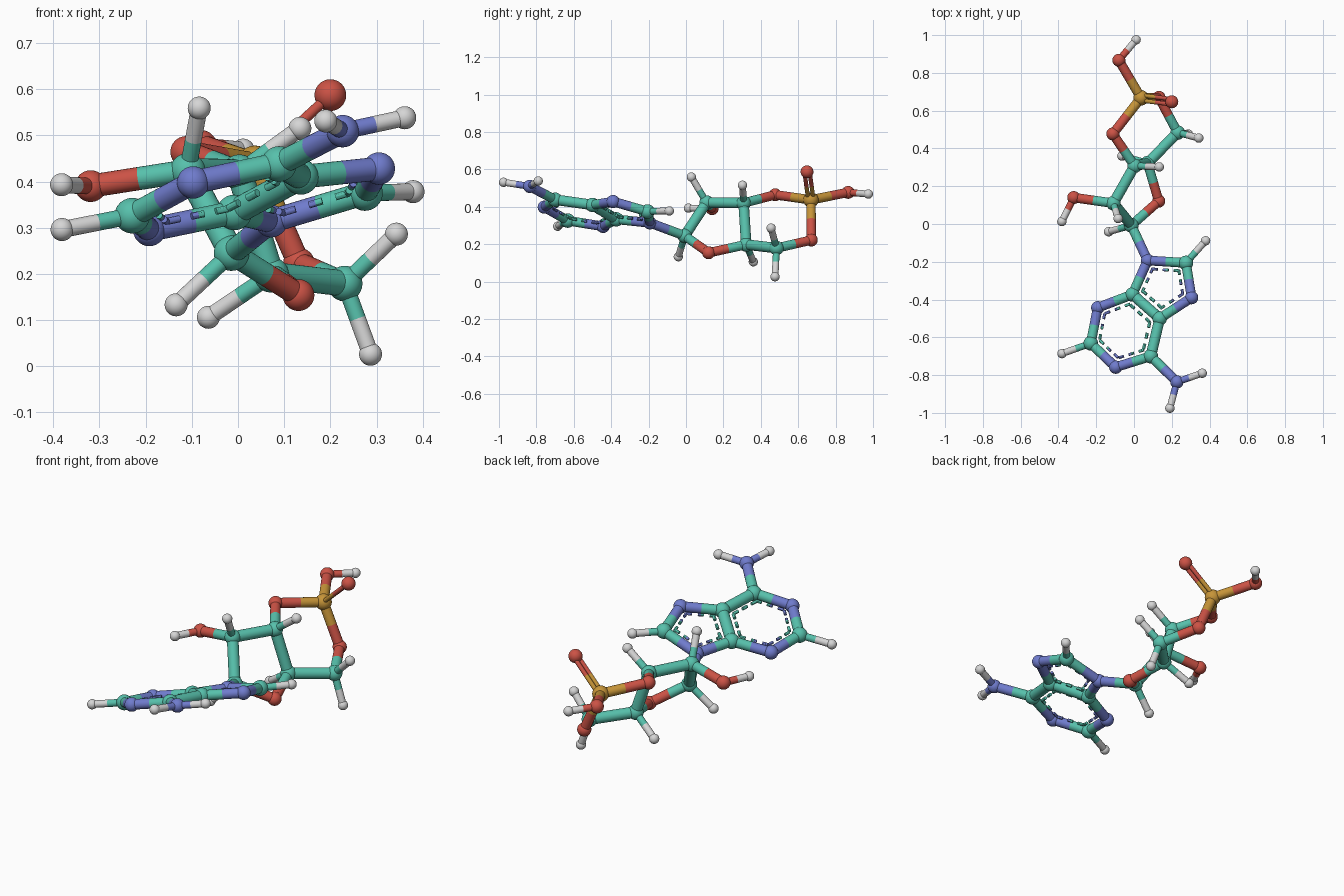
import bpy, bmesh
from mathutils import Vector, Matrix

cube = bpy.data.objects.get("Cube")
if cube:
    bpy.data.objects.remove(cube, do_unlink=True)

UNIT = 0.0226        # ball size per unit of atomic radius
STICK = 0.73         # stick thickness relative to the smaller ball

# One colour and one ball radius per element
ELEMENTS = {
    "carbon": ("teal", (0.095, 0.53, 0.41), 1.7),
    "nitrogen": ("periwinkle_blue", (0.16, 0.20, 0.61), 1.55),
    "oxygen": ("brick_red", (0.60, 0.085, 0.06), 1.52),
    "phosphorus": ("ochre", (0.57, 0.30, 0.04), 1.8),
    "hydrogen": ("light_grey", (0.67, 0.67, 0.67), 1.1),
}
materials, radius = {}, {}
for element, (label, rgb, size) in ELEMENTS.items():
    mat = bpy.data.materials.new(label)
    mat.use_nodes = True
    mat.diffuse_color = (*rgb, 1)
    mat.node_tree.nodes["Principled BSDF"].inputs["Base Color"].default_value = (*rgb, 1)
    materials[element] = mat
    radius[element] = size * UNIT

# Ball positions: short key -> element, place
ATOMS = {
    # phosphate ring
    "phos": ("phosphorus", .037, .668, .437),
    "oxo": ("oxygen", .2, .647, .587),
    "acid": ("oxygen", -.08, .867, .477),
    "acid_h": ("hydrogen", .011, .975, .468),
    "bridge_up": ("oxygen", -.112, .477, .464),
    "bridge_low": ("oxygen", .132, .67, .222),
    "arm": ("carbon", .231, .484, .179),
    "arm_h": ("hydrogen", .343, .455, .286),
    "arm_h_low": ("hydrogen", .287, .476, .026),
    # sugar ring
    "sugar_d": ("carbon", .072, .322, .198),
    "sugar_d_h": ("hydrogen", -.064, .36, .106),
    "sugar_c": ("carbon", .003, .308, .42),
    "sugar_c_h": ("hydrogen", .134, .302, .515),
    "sugar_b": ("carbon", -.109, .11, .423),
    "sugar_b_h": ("hydrogen", -.084, .029, .559),
    "hydroxyl": ("oxygen", -.319, .14, .39),
    "hydroxyl_h": ("hydrogen", -.382, .013, .393),
    "sugar_o": ("oxygen", .131, .121, .154),
    "sugar_a": ("carbon", -.014, -.007, .245),
    "sugar_a_h": ("hydrogen", -.134, -.041, .133),
    # double ring
    "base_i": ("nitrogen", .072, -.193, .314),
    "base_h": ("carbon", .275, -.206, .375),
    "base_h_h": ("hydrogen", .379, -.089, .378),
    "base_g": ("nitrogen", .305, -.39, .428),
    "base_e": ("carbon", .136, -.5, .41),
    "base_d": ("carbon", -.008, -.373, .333),
    "base_c": ("nitrogen", -.192, -.443, .295),
    "base_b": ("carbon", -.229, -.632, .326),
    "base_b_h": ("hydrogen", -.381, -.686, .296),
    "base_a": ("nitrogen", -.097, -.758, .398),
    "base_f": ("carbon", .089, -.7, .438),
    "amine": ("nitrogen", .227, -.836, .509),
    "amine_h": ("hydrogen", .361, -.79, .538),
    "amine_h_front": ("hydrogen", .19, -.975, .531),
}
place = {k: Vector(v[1:]) for k, v in ATOMS.items()}
kind = {k: v[0] for k, v in ATOMS.items()}

# Chains of joined balls
CHAINS = [
    "oxo phos",
    "acid_h acid phos bridge_up sugar_c sugar_d arm bridge_low phos",
    "arm_h arm arm_h_low",
    "sugar_d_h sugar_d sugar_o sugar_a sugar_b sugar_c sugar_c_h",
    "sugar_b_h sugar_b hydroxyl hydroxyl_h",
    "sugar_a_h sugar_a base_i",
    "base_i base_h base_g base_e base_d base_i",
    "base_d base_c base_b base_a base_f base_e",
    "base_h base_h_h",
    "base_b base_b_h",
    "base_f amine amine_h",
    "amine amine_h_front",
]
RINGS = ["base_i base_h base_g base_e base_d".split(),
         "base_a base_b base_c base_d base_e base_f".split()]


def finish(name, bm, elements):
    """Turn a bmesh into a smooth object with one slot per element."""
    mesh = bpy.data.meshes.new(name)
    bm.to_mesh(mesh)
    bm.free()
    for e in elements:
        mesh.materials.append(materials[e])
    obj = bpy.data.objects.new(name, mesh)
    bpy.context.collection.objects.link(obj)
    bpy.ops.object.select_all(action="DESELECT")
    obj.select_set(True)
    bpy.context.view_layer.objects.active = obj
    bpy.ops.object.shade_smooth_by_angle()


def rod(bm, a, b, r, slot, sides):
    """Add a capped cylinder from a to b."""
    axis = b - a
    matrix = Matrix.Translation((a + b) / 2) @ axis.to_track_quat("Z", "Y").to_matrix().to_4x4()
    before = set(bm.faces)
    bmesh.ops.create_cone(bm, cap_ends=True, segments=sides, radius1=r, radius2=r,
                          depth=axis.length, matrix=matrix)
    for face in set(bm.faces) - before:
        face.material_index = slot


def split_rod(bm, a, b, r, sides=24):
    """Add a rod whose halves take the colours of its two ends."""
    mid = (a + b) / 2
    rod(bm, a, mid, r, 0, sides)
    rod(bm, mid, b, r, 1, sides)


# Balls
for key, element in kind.items():
    bm = bmesh.new()
    bmesh.ops.create_icosphere(bm, subdivisions=4, radius=radius[element],
                               matrix=Matrix.Translation(place[key]))
    finish(f"{key}_{element}_ball", bm, [element])

# Sticks
for chain in CHAINS:
    keys = chain.split()
    for p, q in zip(keys, keys[1:]):
        a, b = place[p], place[q]
        r = STICK * min(radius[kind[p]], radius[kind[q]])
        bm = bmesh.new()
        if p == "oxo":
            # twin thin rods side by side
            axis = (b - a).normalized()
            side = Vector((0, 1, 0))
            side = (side - axis * side.dot(axis)).normalized() * r * 0.55
            for s in (side, -side):
                split_rod(bm, a + s, b + s, r * 0.45)
        else:
            split_rod(bm, a, b, r)
        finish(f"{p}_to_{q}_stick", bm, [kind[p], kind[q]])

# Dashed inner lines of the two flat rings
for ring in RINGS:
    centre = sum((place[k] for k in ring), Vector()) / len(ring)
    for p, q in zip(ring, ring[1:] + ring[:1]):
        a, b = place[p], place[q]
        r = STICK * min(radius[kind[p]], radius[kind[q]])
        axis = (b - a).normalized()
        inward = centre - (a + b) / 2
        inward = (inward - axis * inward.dot(axis)).normalized() * r * 1.75
        a, b = a + inward, b + inward
        bm = bmesh.new()
        thin = r * 0.3
        rod(bm, a.lerp(b, 1 / 7), a.lerp(b, 2 / 7), thin, 0, 12)
        split_rod(bm, a.lerp(b, 3 / 7), a.lerp(b, 4 / 7), thin, 12)
        rod(bm, a.lerp(b, 5 / 7), a.lerp(b, 6 / 7), thin, 1, 12)
        finish(f"{p}_to_{q}_dashes_{len(ring)}_ring", bm, [kind[p], kind[q]])
